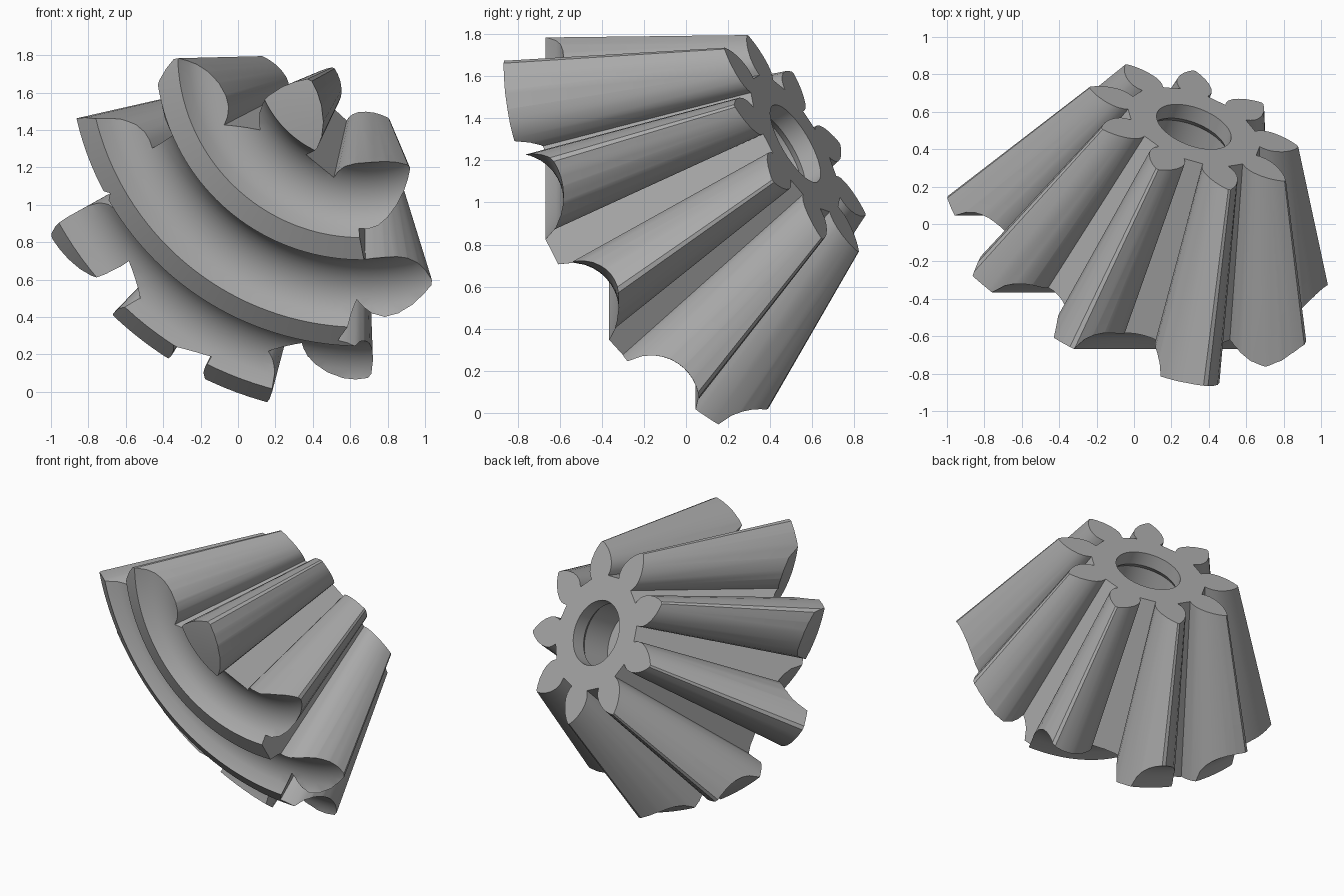
import bpy, bmesh
from math import sin, cos, radians, tau
from mathutils import Vector

if "Cube" in bpy.data.objects:
    bpy.data.objects.remove(bpy.data.objects["Cube"])

# Gear frame: axis points out of the small face
AXIS = Vector((0.31, 0.82, 0.48)).normalized()
FACE = Vector((0.32, 0.52, 1.28))
U = Vector((AXIS.y, -AXIS.x, 0)).normalized()
V = AXIS.cross(U)
APEX_DIST = 1.10
APEX = FACE + AXIS * APEX_DIST
TEETH = 9
SPHERE = 2.31

grey = bpy.data.materials.new("grey")
grey.use_nodes = True
colour = (0.4, 0.4, 0.4, 1)
grey.diffuse_color = colour
grey.node_tree.nodes["Principled BSDF"].inputs["Base Color"].default_value = colour


def polar(r, a):
    return (U * cos(a) + V * sin(a)) * r


def make_object(name, bm):
    bmesh.ops.recalc_face_normals(bm, faces=bm.faces)
    mesh = bpy.data.meshes.new(name)
    bm.to_mesh(mesh)
    bm.free()
    mesh.materials.append(grey)
    ob = bpy.data.objects.new(name, mesh)
    bpy.context.collection.objects.link(ob)
    return ob


def revolve(name, profile, origin, axis, steps):
    """Closed solid from (radius, height) points; both ends lie on the axis."""
    bm = bmesh.new()
    side = axis.orthogonal().normalized()
    pts = [bm.verts.new(origin + side * r + axis * h) for r, h in profile]
    edges = [bm.edges.new(p) for p in zip(pts, pts[1:])]
    bmesh.ops.spin(bm, geom=pts + edges, cent=origin, axis=axis,
                   angle=tau, steps=steps, use_merge=True)
    bmesh.ops.remove_doubles(bm, verts=bm.verts, dist=0.0005)
    return make_object(name, bm)


def boolean(target, cutter, operation):
    mod = target.modifiers.new(operation.lower(), 'BOOLEAN')
    mod.operation = operation
    mod.solver = 'EXACT'
    mod.object = cutter
    cutter.hide_render = True
    cutter.hide_viewport = True
    cutter.display_type = 'WIRE'


# Pointed tooth outline, undercut near the root: (radius, half angle)
flank = [(0.37, 11.8), (0.395, 13), (0.425, 13.3), (0.46, 12.2), (0.5, 9.8),
         (0.54, 6.6), (0.57, 3.6), (0.595, 0.7)]
outline = []
for i in range(TEETH):
    mid = radians(20 + i * 360 / TEETH)
    outline += [polar(r, mid - radians(a)) for r, a in flank]
    outline += [polar(r, mid + radians(a)) for r, a in reversed(flank)]

# Gear blank tapering towards the apex
bm = bmesh.new()
rings = []
for depth in (0, 1.5):
    k = (APEX_DIST + depth) / APEX_DIST
    rings.append([bm.verts.new(FACE - AXIS * depth + p * k) for p in outline])
    bm.faces.new(rings[-1])
for i in range(len(outline)):
    j = (i + 1) % len(outline)
    bm.faces.new((rings[0][i], rings[0][j], rings[1][j], rings[1][i]))
gear = make_object("bevel_gear", bm)

# Outer shape: a sphere about the apex with ring-shaped scooped grooves
PERIOD, GROOVE = 14.1, 10.8
profile = [(0, 0), (0, SPHERE)]
for k in range(5):
    start = 14.4 + k * PERIOD
    mid = radians(start + GROOVE / 2)
    half = SPHERE * sin(radians(GROOVE / 2))
    rise, sag = SPHERE * cos(radians(GROOVE / 2)), 0.155
    if k == 0:
        profile += [(SPHERE * sin(radians(a)), SPHERE * cos(radians(a)))
                    for a in (3, 6, 9, 12)]
    for s in range(13):
        w = -1 + s / 6
        rad = (half * half + sag * sag) / (2 * sag)
        dip = (rad * rad - (w * half) ** 2) ** 0.5 - (rad - sag)
        x, y = w * half, rise - dip
        profile.append((y * sin(mid) + x * cos(mid), y * cos(mid) - x * sin(mid)))
envelope = revolve("groove_envelope", profile, APEX, Vector((0, -1, 0)), 160)
boolean(gear, envelope, 'INTERSECT')

# Pin socket with a snap lip
socket = revolve("socket_cutter", [(0, 0.1), (0.21, 0.1), (0.21, -0.09),
                                   (0.235, -0.12), (0.235, -0.32), (0, -0.32)],
                 FACE, AXIS, 48)
boolean(gear, socket, 'DIFFERENCE')

# Apply the cuts, drop the cutters and shade with sharp edges
bpy.context.view_layer.update()
graph = bpy.context.evaluated_depsgraph_get()
result = bpy.data.meshes.new_from_object(gear.evaluated_get(graph))
gear.modifiers.clear()
gear.data = result
for cutter in (envelope, socket):
    bpy.data.objects.remove(cutter)
bpy.ops.object.select_all(action='DESELECT')
gear.select_set(True)
bpy.context.view_layer.objects.active = gear
bpy.ops.object.shade_smooth_by_angle(angle=radians(25))
